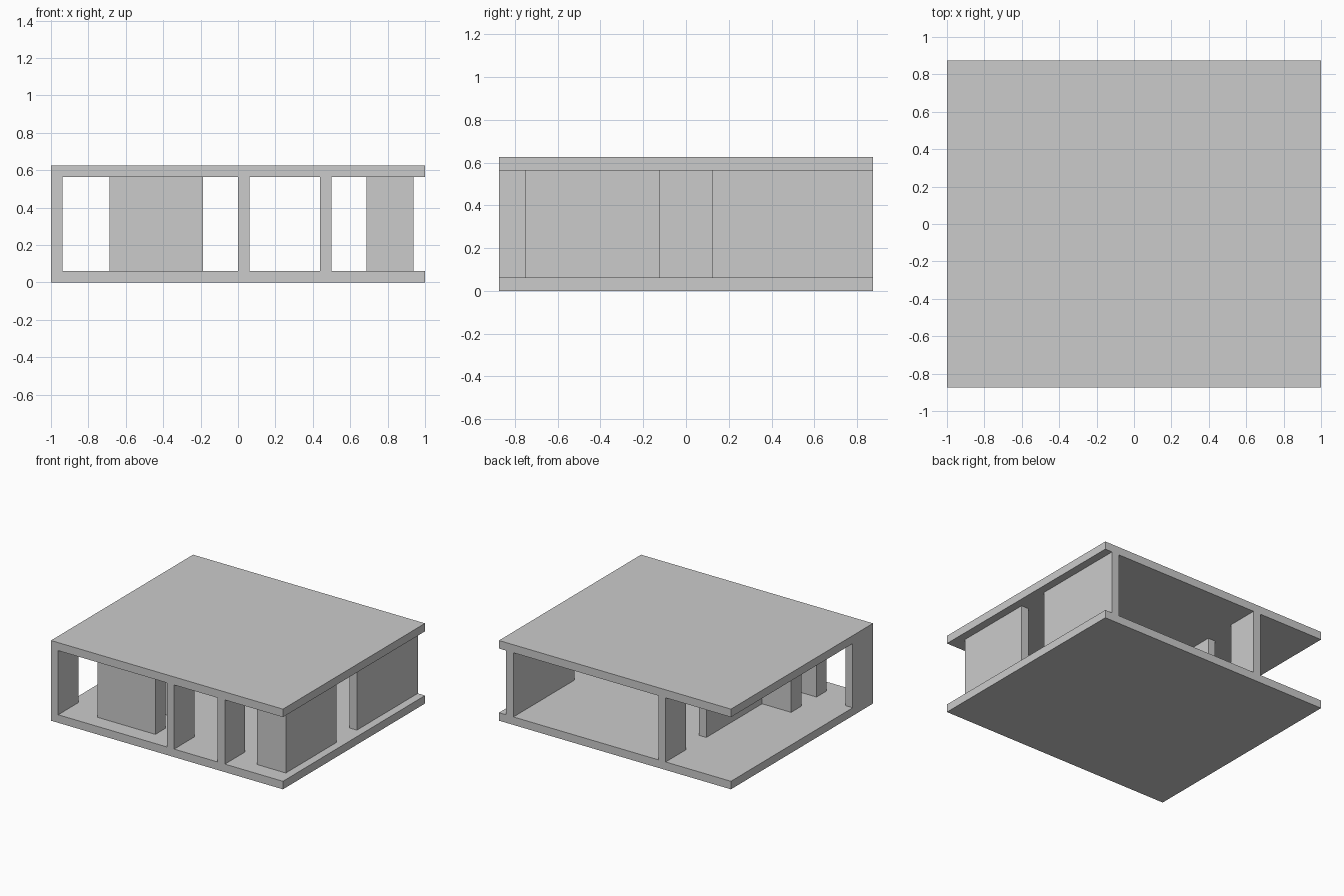
import bpy

if "Cube" in bpy.data.objects:
    bpy.data.objects.remove(bpy.data.objects["Cube"])

U = 1 / 16  # wall and slab thickness
FLOOR, CEILING = U, 9 * U


def box(name, x0, x1, y0, y1, z0=FLOOR, z1=CEILING):
    bpy.ops.mesh.primitive_cube_add(
        size=1, location=((x0 + x1) / 2, (y0 + y1) / 2, (z0 + z1) / 2))
    ob = bpy.context.object
    ob.name = name
    ob.scale = (x1 - x0, y1 - y0, z1 - z0)
    bpy.ops.object.transform_apply(location=False, rotation=False, scale=True)
    return ob


# Floor and roof slabs
box("floor_slab", -1, 1, -0.875, 0.875, 0, U)
box("roof_slab", -1, 1, -0.875, 0.875, CEILING, CEILING + U)

# Short wall stubs flush with the front edge
for i, x in enumerate((-1, 0, 0.4375)):
    box(f"front_stub_{i + 1}", x, x + U, -0.875, -0.625)

# Stub flush with the back edge and inner dividing wall in line with it
box("back_stub", -0.4375, -0.375, 0.625, 0.875)
box("dividing_wall", -0.4375, -0.375, -0.3125, 0.375)

# Two thick parallel blocks at the front left
for i, y in enumerate((-0.75, -0.4375)):
    box(f"thick_block_{i + 1}", -0.6875, -0.1875, y, y + 2 * U)

# Right side walls with an opening between, and the corner return
box("right_wall_front", 0.875, 0.9375, -0.75, -0.125)
box("right_wall_back", 0.875, 0.9375, 0.125, 0.875)
box("right_corner_return", 0.6875, 0.875, -0.75, -0.75 + U)
